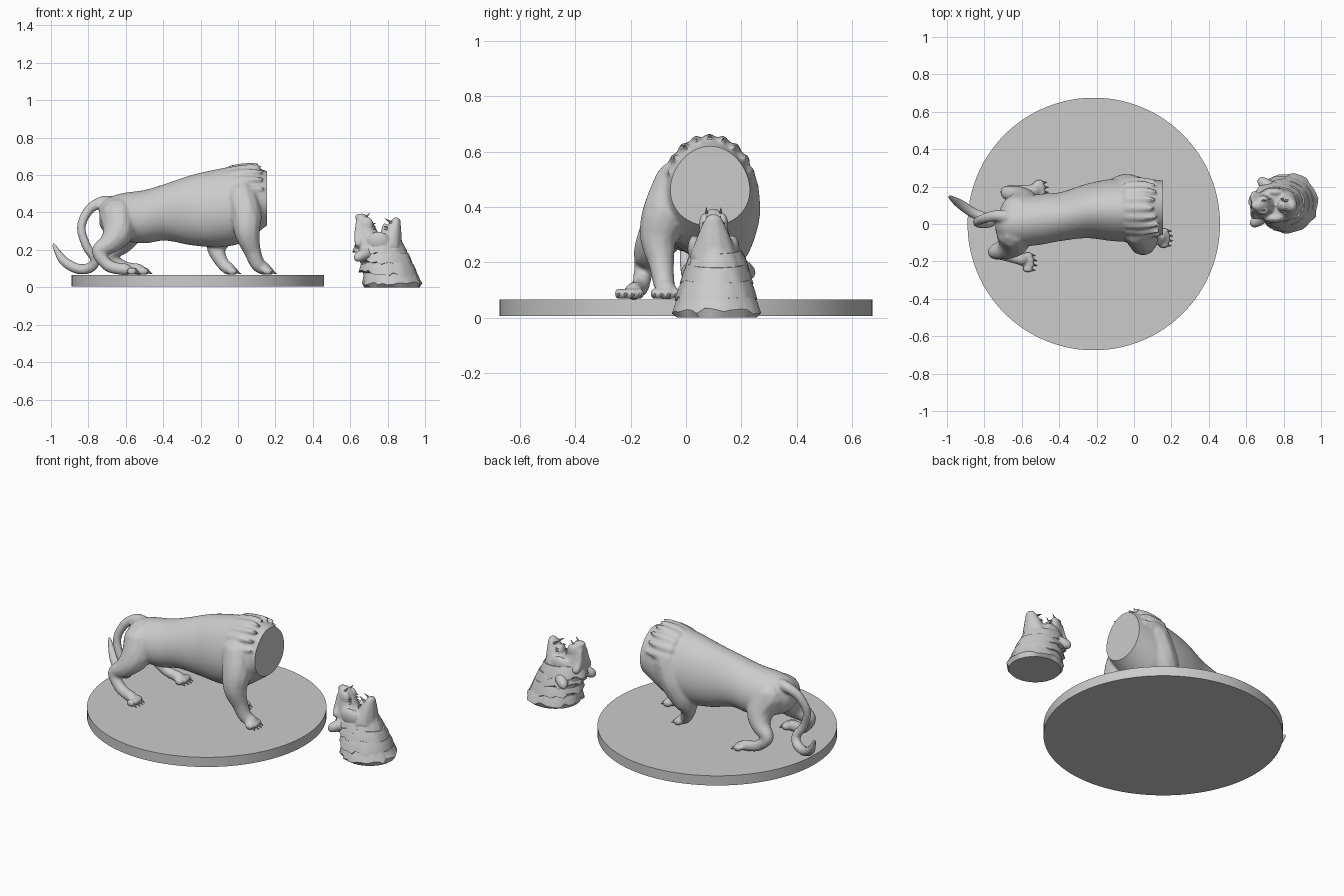
import bpy, bmesh, random
from math import sin, cos, pi, radians
from mathutils import Vector, Matrix

if "Cube" in bpy.data.objects:
    bpy.data.objects.remove(bpy.data.objects["Cube"])

random.seed(4)


def spline(pts, n):
    """Catmull-Rom interpolation of tuples of any length."""
    out = []
    for i in range(len(pts) - 1):
        a, b, c, d = (pts[max(i - 1, 0)], pts[i], pts[i + 1], pts[min(i + 2, len(pts) - 1)])
        for k in range(n):
            t = k / n
            out.append(tuple(0.5 * (2 * q + (r - p) * t + (2 * p - 5 * q + 4 * r - s) * t * t
                                    + (3 * q - p - 3 * r + s) * t ** 3)
                             for p, q, r, s in zip(a, b, c, d)))
    return out + [tuple(pts[-1])]


def ball(bm, p, size):
    m = Matrix.Translation(p) @ Matrix.Diagonal((*size, 1))
    bmesh.ops.create_icosphere(bm, subdivisions=2, radius=1, matrix=m)


def limb(bm, pts, n=8, flat=1.0):
    """Overlapping balls along a path of (x, y, z, radius)."""
    for x, y, z, r in spline(pts, n):
        ball(bm, (x, y, z), (r, r * flat, r))


def spike(bm, a, direction, length, r):
    d = Vector(direction).normalized()
    m = Matrix.Translation(Vector(a) + d * length / 2) @ d.to_track_quat('Z', 'Y').to_matrix().to_4x4()
    bmesh.ops.create_cone(bm, cap_ends=True, segments=8, radius1=r, radius2=0.001,
                          depth=length, matrix=m)


def loft(bm, rings):
    vs = [[bm.verts.new(p) for p in ring] for ring in rings]
    n = len(vs[0])
    for a, b in zip(vs, vs[1:]):
        for i in range(n):
            j = (i + 1) % n
            bm.faces.new((a[i], a[j], b[j], b[i]))
    bm.faces.new(vs[0][::-1])
    bm.faces.new(vs[-1])


def finish(bm, name, voxel=None, cutter=None, angle=40):
    bmesh.ops.recalc_face_normals(bm, faces=bm.faces[:])
    me = bpy.data.meshes.new(name)
    bm.to_mesh(me)
    bm.free()
    ob = bpy.data.objects.new(name, me)
    bpy.context.collection.objects.link(ob)
    bpy.ops.object.select_all(action='DESELECT')
    bpy.context.view_layer.objects.active = ob
    ob.select_set(True)
    if voxel:
        m = ob.modifiers.new("merge", 'REMESH')
        m.mode, m.voxel_size = 'VOXEL', voxel
        m = ob.modifiers.new("soften", 'SMOOTH')
        m.factor, m.iterations = 0.5, 4
    if cutter:
        m = ob.modifiers.new("cut", 'BOOLEAN')
        m.operation, m.solver, m.object = 'DIFFERENCE', 'EXACT', cutter
    for m in list(ob.modifiers):
        bpy.ops.object.modifier_apply(modifier=m.name)
    bpy.ops.object.shade_smooth_by_angle(angle=radians(angle))
    return ob


# Round display base
bm = bmesh.new()
bmesh.ops.create_cone(bm, cap_ends=True, segments=96, radius1=0.675, radius2=0.675, depth=0.06,
                      matrix=Matrix.Translation((-0.215, 0, 0.035)))
finish(bm, "base_disc")

# Cutter for the flat neck joint
bm = bmesh.new()
bmesh.ops.create_cube(bm, size=1, matrix=Matrix.Translation((0.305, 0.09, 0.53))
                      @ Matrix.Diagonal((0.3, 0.7, 0.5, 1)))
cutter = finish(bm, "neck_cutter")
cutter.hide_render = True

# Torso: x, centre y, half width, top z, bottom z
bm = bmesh.new()
torso = [(-.74, 0, .04, .43, .33), (-.70, 0, .095, .475, .28), (-.62, .01, .13, .503, .25),
         (-.5, .025, .135, .52, .235), (-.39, .04, .13, .553, .25), (-.25, .07, .145, .6, .225),
         (-.12, .075, .165, .63, .215), (0, .075, .17, .65, .23), (.08, .08, .16, .648, .275),
         (.18, .09, .138, .61, .35)]
rings = []
for x, yc, hy, zt, zb in spline(torso, 5):
    ring = []
    for i in range(40):
        a = 2 * pi * i / 40
        taper = 1 - 0.1 * sin(a)
        ring.append((x, yc + hy * cos(a) * taper, (zt + zb) / 2 + (zt - zb) / 2 * sin(a)))
    rings.append(ring)
loft(bm, rings)

# Ragged fur tufts around the neck
for i in range(9):
    a = radians(15 + 150 * i / 8)
    c, s, e = cos(a), sin(a), random.uniform(.105, .14)
    limb(bm, [(-.03, .085 + .13 * c, .48 + .14 * s, .035),
              (.04, .085 + .145 * c, .48 + .16 * s, .026),
              (e, .085 + .15 * c, .48 + .18 * s, .008)])

# Front legs, then hind legs
limb(bm, [(.02, -.03, .48, .09), (.045, -.075, .38, .085), (.05, -.1, .29, .068),
          (.075, -.09, .2, .048), (.105, -.08, .125, .04), (.14, -.07, .1, .036)])
limb(bm, [(-.01, .17, .47, .095), (-.05, .185, .37, .085), (-.1, .17, .27, .07),
          (-.115, .14, .2, .048), (-.08, .11, .125, .035), (-.05, .09, .1, .035)])
limb(bm, [(-.64, -.04, .38, .1), (-.64, -.09, .3, .085), (-.68, -.13, .24, .06),
          (-.745, -.15, .19, .038), (-.69, -.165, .115, .034), (-.6, -.19, .095, .033)])
limb(bm, [(-.62, .06, .38, .1), (-.59, .11, .3, .08), (-.62, .15, .23, .055),
          (-.68, .17, .175, .036), (-.62, .18, .115, .032), (-.53, .18, .095, .032)])

# Paws with toes
paws = [(.14, -.07, -.1), (-.05, .09, 0), (-.585, -.195, -.2), (-.525, .18, .05)]
for px, py, lean in paws:
    for k in (-1.5, -.5, .5, 1.5):
        ahead = .04 - .008 * abs(k)
        ball(bm, (px + ahead - .01, py + k * .026 + lean * .05, .086), (.03, .015, .022))

# Tail
limb(bm, [(-.66, .03, .45, .04), (-.73, .045, .455, .032), (-.80, .03, .41, .027),
          (-.838, .01, .32, .025), (-.81, 0, .22, .025), (-.765, .01, .15, .027),
          (-.79, .03, .105, .029), (-.86, .06, .1, .029), (-.935, .11, .145, .026),
          (-.985, .145, .225, .012)], n=10)
finish(bm, "headless_cat_body", voxel=0.009, cutter=cutter)
bpy.data.objects.remove(cutter)

# Claws
bm = bmesh.new()
for px, py, lean in paws:
    for k in (-1.5, -.5, .5, 1.5):
        spike(bm, (px + .05 - .008 * abs(k), py + k * .026 + lean * .05, .084), (1, lean, -.6), .025, .007)
finish(bm, "claws")

# Head, lying with its open mouth upward: z, centre x, centre y, half x, half y
bm = bmesh.new()
skull = [(.01, .82, .115, .145, .14), (.1, .805, .115, .14, .125), (.18, .77, .11, .135, .105),
         (.24, .755, .105, .125, .088), (.285, .75, .103, .11, .07)]
loft(bm, [[(xc + hx * cos(i * pi / 18), yc + hy * sin(i * pi / 18), z) for i in range(36)]
          for z, xc, yc, hx, hy in spline(skull, 4)])
limb(bm, [(.70, .1, .22, .08), (.685, .1, .29, .06), (.675, .1, .335, .047), (.662, .1, .362, .034)])
limb(bm, [(.81, .1, .22, .07), (.828, .1, .29, .048), (.838, .1, .33, .034), (.845, .1, .35, .026)],
     flat=1.25)
for side in (-1, 1):
    limb(bm, [(.645, .1 + side * .055, .235, .022), (.64, .1 + side * .035, .275, .02),
              (.645, .1 + side * .02, .34, .018)])                      # brow and bridge
    ball(bm, (.69, .1 + side * .032, .335), (.034, .022, .045))         # whisker pads
    ball(bm, (.75, .1 + side * .07, .25), (.06, .025, .05))             # cheeks
ball(bm, (.648, .1, .378), (.023, .024, .016))                          # nose
for ex, ey, s in ((.65, .01, -1), (.69, .222, 1)):                      # ears
    limb(bm, [(ex + .03, ey - s * .02, .18, .034), (ex, ey, .165, .03), (ex - .012, ey + s * .01, .155, .018)])
ball(bm, (.785, .1, .29), (.02, .035, .055))                            # tongue
finish(bm, "roaring_head", voxel=0.007)

# Eyes and teeth
bm = bmesh.new()
for side in (-1, 1):
    ball(bm, (.64, .1 + side * .047, .262), (.014, .012, .014))
finish(bm, "eyes")
bm = bmesh.new()
for side in (-1, 1):
    spike(bm, (.672, .1 + side * .026, .36), (.6, 0, .7), .05, .01)
    spike(bm, (.83, .1 + side * .024, .34), (-.8, 0, .5), .055, .01)
    for k in range(3):
        spike(bm, (.715, .1 + side * .035, .31 + .015 * k), (1, 0, .1), .022, .007)
        spike(bm, (.80, .1 + side * .035, .295 + .014 * k), (-1, 0, .1), .02, .006)
finish(bm, "teeth")

# Overlapping ragged mane collars: top z, edge z, under z, centre x, half x, half y
for num, (zt, ze, zu, cx, hx, hy) in enumerate([(.085, .022, 0, .824, .163, .158),
                                                (.14, .07, .065, .805, .158, .147),
                                                (.195, .13, .125, .786, .153, .13),
                                                (.245, .18, .175, .764, .147, .113)]):
    bm = bmesh.new()
    jag = [random.uniform(-1, 1) for _ in range(40)]

    def ring(z, dr, jz, jr):
        return [(cx + (hx + dr + jr * j) * cos(i * pi / 20), .112 + (hy + dr + jr * j) * sin(i * pi / 20),
                 z + jz * j - .10 * (z > .05) * (hx * cos(i * pi / 20))) for i, j in enumerate(jag)]
    loft(bm, [ring(zt, -.026, 0, 0), ring((zt + ze) / 2, -.01, .004, .002),
              ring(ze, 0, -.011, .007), ring(zu, -.014, 0, 0)])
    finish(bm, f"mane_collar_{num + 1}", angle=35)
